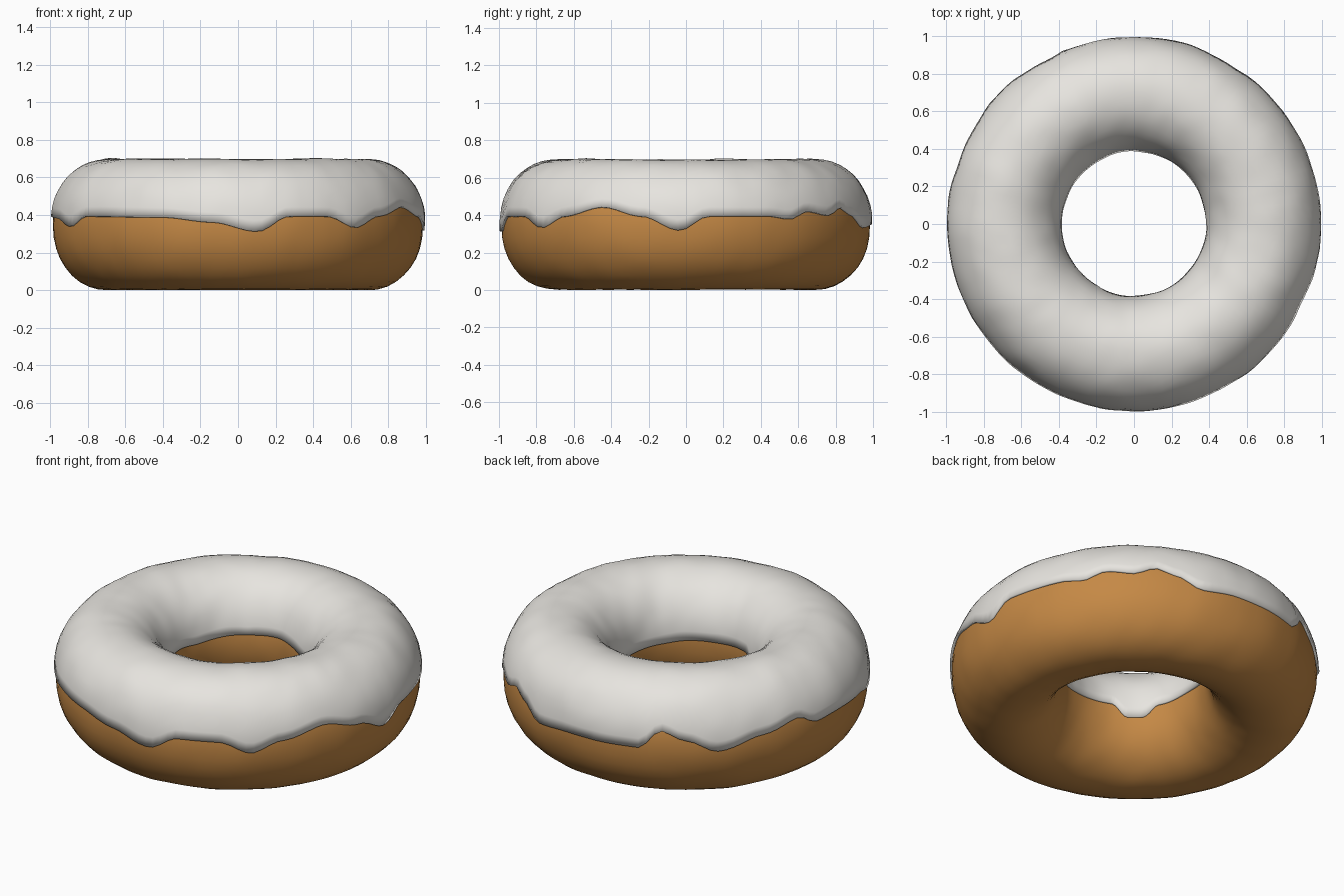
import bpy, bmesh, math
from mathutils import Vector, noise

if "Cube" in bpy.data.objects:
    bpy.data.objects.remove(bpy.data.objects["Cube"])

MAJOR = 0.69          # ring centre radius
SEG = 144             # steps around the ring


def material(name, rgb):
    m = bpy.data.materials.new(name)
    m.diffuse_color = (*rgb, 1)
    m.use_nodes = True
    m.node_tree.nodes["Principled BSDF"].inputs["Base Color"].default_value = m.diffuse_color
    return m


def ring_point(theta, phi, a, b, zc, bump):
    """Point on a slightly squared oval ring, with gentle hand-made lumps."""
    c, s = math.cos(phi), math.sin(phi)
    power = 2 / 2.08
    u = math.copysign(abs(c) ** power, c)
    v = math.copysign(abs(s) ** power, s)
    r = MAJOR + a * u
    p = Vector((r * math.cos(theta), r * math.sin(theta), zc + b * v))
    n = noise.noise(p * 5.0) + 0.5 * noise.noise(p * 11.0)
    k = bump * n
    return p + Vector((k * c * math.cos(theta), k * c * math.sin(theta), k * s))


def wave(keys, deg):
    """Eased, wrapping interpolation of (degrees, height) keys."""
    deg = (deg - keys[0][0]) % 360 + keys[0][0]
    loop = keys + [(keys[0][0] + 360, keys[0][1])]
    for (d0, z0), (d1, z1) in zip(loop, loop[1:]):
        if d0 <= deg <= d1:
            t = (deg - d0) / (d1 - d0)
            return z0 + (z1 - z0) * t * t * (3 - 2 * t)
    return keys[0][1]


def make_ring(name, rows, point, closed, mat):
    bm = bmesh.new()
    grid = [[bm.verts.new(point(i, j)) for j in range(rows)] for i in range(SEG)]
    for i in range(SEG):
        n = (i + 1) % SEG
        for j in range(rows if closed else rows - 1):
            k = (j + 1) % rows
            bm.faces.new((grid[i][j], grid[n][j], grid[n][k], grid[i][k]))
    for f in bm.faces:
        f.smooth = True
    me = bpy.data.meshes.new(name)
    bm.to_mesh(me)
    bm.free()
    me.materials.append(mat)
    ob = bpy.data.objects.new(name, me)
    bpy.context.collection.objects.link(ob)
    return ob


# Dough ring
DOUGH_ROWS = 36


def dough_point(i, j):
    p = ring_point(2 * math.pi * i / SEG, 2 * math.pi * j / DOUGH_ROWS,
                   0.296, 0.341, 0.342, 0.004)
    p.z = max(p.z, 0.0)
    return p


make_ring("dough", DOUGH_ROWS, dough_point, True,
          material("golden dough", (0.56, 0.25, 0.06)))

# Icing cap with wavy drips on its outer and inner edges
OUTER = [(-154, .34), (-145, .39), (-114, .385), (-98, .36), (-84, .315),
         (-74, .39), (-61, .39), (-51, .335), (-41, .39), (-27, .44),
         (-14, .39), (-2, .32), (7, .39), (27, .39), (34, .375), (41, .415),
         (50, .395), (57, .435), (63, .40), (72, .335), (84, .35), (110, .35),
         (117, .45), (125, .40), (135, .34), (150, .395), (163, .44),
         (170, .385), (180, .39), (195, .38)]
INNER = [(-180, .38), (-150, .36), (-137, .30), (-125, .30), (-112, .37),
         (-60, .36), (-30, .35), (0, .34), (20, .38), (60, .36), (90, .40),
         (125, .39), (160, .37)]
ICING_ROWS = 22
ICE_Z, ICE_B = 0.35, 0.349


def edge_angle(z):
    return math.asin((z - ICE_Z) / ICE_B)


def icing_point(i, j):
    theta = 2 * math.pi * i / SEG
    deg = math.degrees(theta)
    start = edge_angle(wave(OUTER, deg))
    end = math.pi - edge_angle(wave(INNER, deg))
    phi = start + (end - start) * j / (ICING_ROWS - 1)
    return ring_point(theta, phi, 0.307, ICE_B, ICE_Z, 0.006)


icing = make_ring("icing", ICING_ROWS, icing_point, False,
                  material("pale icing", (0.80, 0.78, 0.74)))
solid = icing.modifiers.new("thickness", 'SOLIDIFY')
solid.thickness = 0.02
solid.offset = -1

# Keep the icing rim crisp and everything else smooth
for ob in bpy.context.collection.objects:
    ob.select_set(True)
bpy.context.view_layer.objects.active = icing
bpy.ops.object.shade_smooth_by_angle(angle=math.radians(45))
